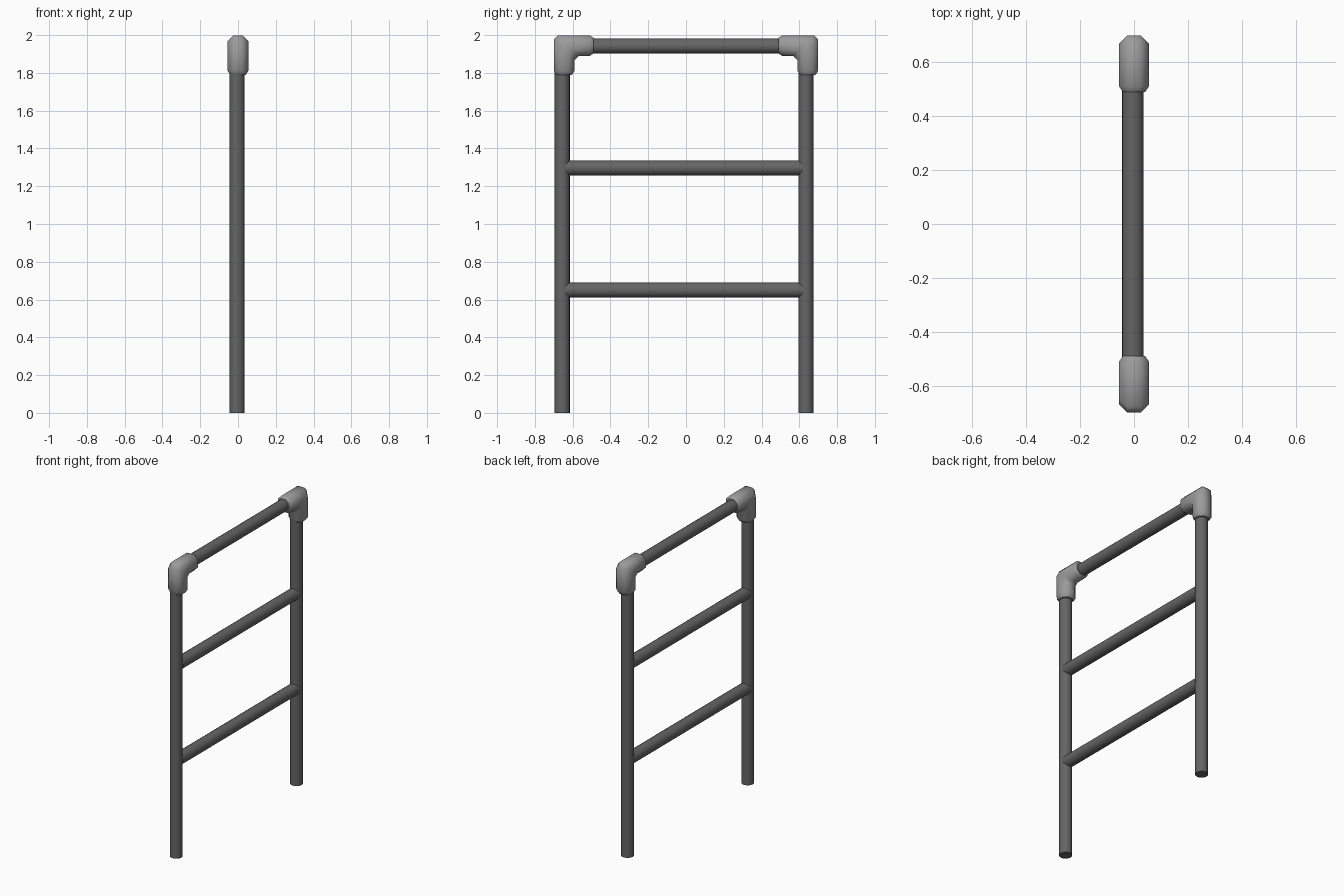
import bpy, bmesh, math

if "Cube" in bpy.data.objects:
    bpy.data.objects.remove(bpy.data.objects["Cube"])

DX, DY = -0.005, -0.01      # pipes sit slightly off the fittings' centre
R = 0.04                    # pipe radius
YC, ZC = 0.645, 1.944       # elbow axis positions

def material(name, v):
    m = bpy.data.materials.new(name)
    m.diffuse_color = (v, v, v, 1)
    m.use_nodes = True
    m.node_tree.nodes["Principled BSDF"].inputs["Base Color"].default_value = m.diffuse_color
    return m

pipe_mat = material("dark_grey", 0.13)
fitting_mat = material("light_grey", 0.33)

def finish(ob, mat, angle):
    ob.data.materials.append(mat)
    bpy.ops.object.select_all(action='DESELECT')
    ob.select_set(True)
    bpy.context.view_layer.objects.active = ob
    bpy.ops.object.shade_smooth_by_angle(angle=math.radians(angle))

def pipe(name, loc, length, rot=(0, 0, 0)):
    bpy.ops.mesh.primitive_cylinder_add(vertices=16, radius=R, depth=length,
                                        location=loc, rotation=rot)
    ob = bpy.context.object
    ob.name = name
    finish(ob, pipe_mat, 40)

def elbow(name, side):
    r, f, c = 0.055, 0.025, 0.022   # half width, half flat, corner bevel
    octagon = [(r, -f), (r, f), (f, r), (-f, r), (-r, f), (-r, -f), (-f, -r), (f, -r)]
    lip = 0.76
    bm = bmesh.new()
    rings = []
    # vertical leg, from its chamfered mouth up to the bent corner
    for z, s in ((1.79, lip), (1.81, 1)):
        rings.append([(a * s, YC + b * s, z) for a, b in octagon])
    rings.append([(a, YC + b, ZC + b - c) for a, b in octagon])
    # horizontal leg, from the corner to its mouth
    rings.append([(a, YC + b - c, ZC + b) for a, b in octagon])
    for y, s in ((0.51, 1), (0.49, lip)):
        rings.append([(a * s, y, ZC + b * s) for a, b in octagon])
    rings = [[bm.verts.new((x, y * side, z)) for x, y, z in ring] for ring in rings]
    for p, q in zip(rings, rings[1:]):
        for i in range(8):
            j = (i + 1) % 8
            bm.faces.new((p[i], p[j], q[j], q[i]))
    bm.faces.new(rings[0])
    bm.faces.new(rings[-1])
    bmesh.ops.recalc_face_normals(bm, faces=bm.faces)
    me = bpy.data.meshes.new(name)
    bm.to_mesh(me)
    bm.free()
    ob = bpy.data.objects.new(name, me)
    bpy.context.collection.objects.link(ob)
    finish(ob, fitting_mat, 50)

# posts and corner fittings
for side, label in ((-1, "front"), (1, "back")):
    pipe(label + "_post", (DX, DY + side * YC, 0.95), 1.9)
    elbow(label + "_corner_fitting", side)

# top rail and two cross rungs
across = (math.pi / 2, 0, 0)
pipe("top_rail", (DX, DY, 1.942), 1.2, across)
pipe("upper_rung", (DX, DY, 1.297), 1.26, across)
pipe("lower_rung", (DX, DY, 0.65), 1.26, across)
